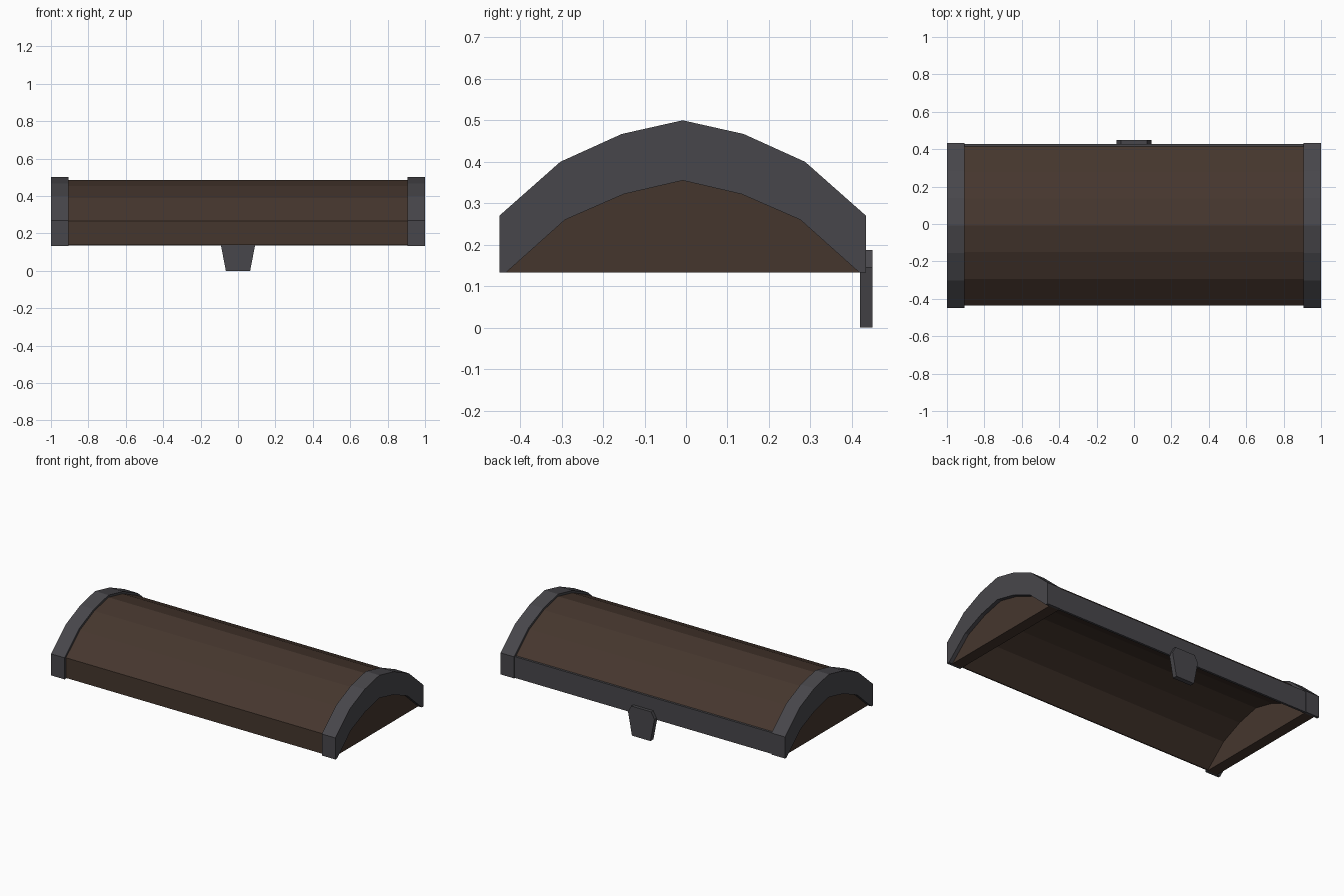
import bpy, bmesh

if "Cube" in bpy.data.objects:
    bpy.data.objects.remove(bpy.data.objects["Cube"])

def material(name, col):
    m = bpy.data.materials.new(name)
    m.diffuse_color = (*col, 1)
    m.use_nodes = True
    m.node_tree.nodes["Principled BSDF"].inputs["Base Color"].default_value = m.diffuse_color
    return m

wood = material("dark wood", (0.060, 0.037, 0.027))
metal = material("dark iron", (0.064, 0.062, 0.070))
CY = -0.008   # centre line of the lid


def prism(name, pts, axis, a, b, mat):
    """Extrude a closed outline: axis 'x' takes (y, z) points, 'y' takes (x, z)."""
    place = (lambda p, d: (d, *p)) if axis == 'x' else (lambda p, d: (p[0], d, p[1]))
    bm = bmesh.new()
    ends = [[bm.verts.new(place(p, d)) for p in pts] for d in (a, b)]
    n = len(pts)
    for i in range(n):
        j = (i + 1) % n
        bm.faces.new((ends[0][i], ends[0][j], ends[1][j], ends[1][i]))
    caps = [bm.faces.new(e) for e in ends]
    bmesh.ops.triangulate(bm, faces=caps)
    bmesh.ops.recalc_face_normals(bm, faces=bm.faces)
    me = bpy.data.meshes.new(name)
    bm.to_mesh(me)
    bm.free()
    me.materials.append(mat)
    ob = bpy.data.objects.new(name, me)
    bpy.context.collection.objects.link(ob)
    return ob


def arch(half):
    """Mirror a half outline (distance from centre, z), listed from base to crown."""
    return [(CY - y, z) for y, z in half] + [(CY + y, z) for y, z in half[-2::-1]]


band_out = arch([(0.442, 0.133), (0.442, 0.27), (0.295, 0.40), (0.147, 0.467), (0, 0.50)])
wood_out = arch([(0.428, 0.137), (0.428, 0.265), (0.287, 0.388), (0.143, 0.454), (0, 0.486)])
inner = arch([(0.426, 0.133), (0.284, 0.26), (0.142, 0.322), (0, 0.355)])
wood_in = arch([(0.421, 0.137), (0.284, 0.26), (0.142, 0.322), (0, 0.355)])

# Hollow curved lid
prism("lid_shell", wood_out + wood_in[::-1], 'x', -0.91, 0.91, wood)

# Iron arch bands with recessed wooden end panels
for side, s in (("left", -1), ("right", 1)):
    prism(side + "_band", band_out + inner[::-1], 'x', s * 0.905, s * 1.0, metal)
    prism(side + "_end_panel", inner, 'x', s * 0.905, s * 0.975, wood)

# Iron strip along the back edge
prism("back_strip", [(0.415, 0.135), (0.429, 0.135), (0.429, 0.27), (0.415, 0.27)],
      'x', -0.91, 0.91, metal)

# Tapered latch plate
prism("latch", [(-0.065, 0), (0.065, 0), (0.093, 0.145), (0.07, 0.187),
                (-0.07, 0.187), (-0.093, 0.145)], 'y', 0.42, 0.45, metal)
